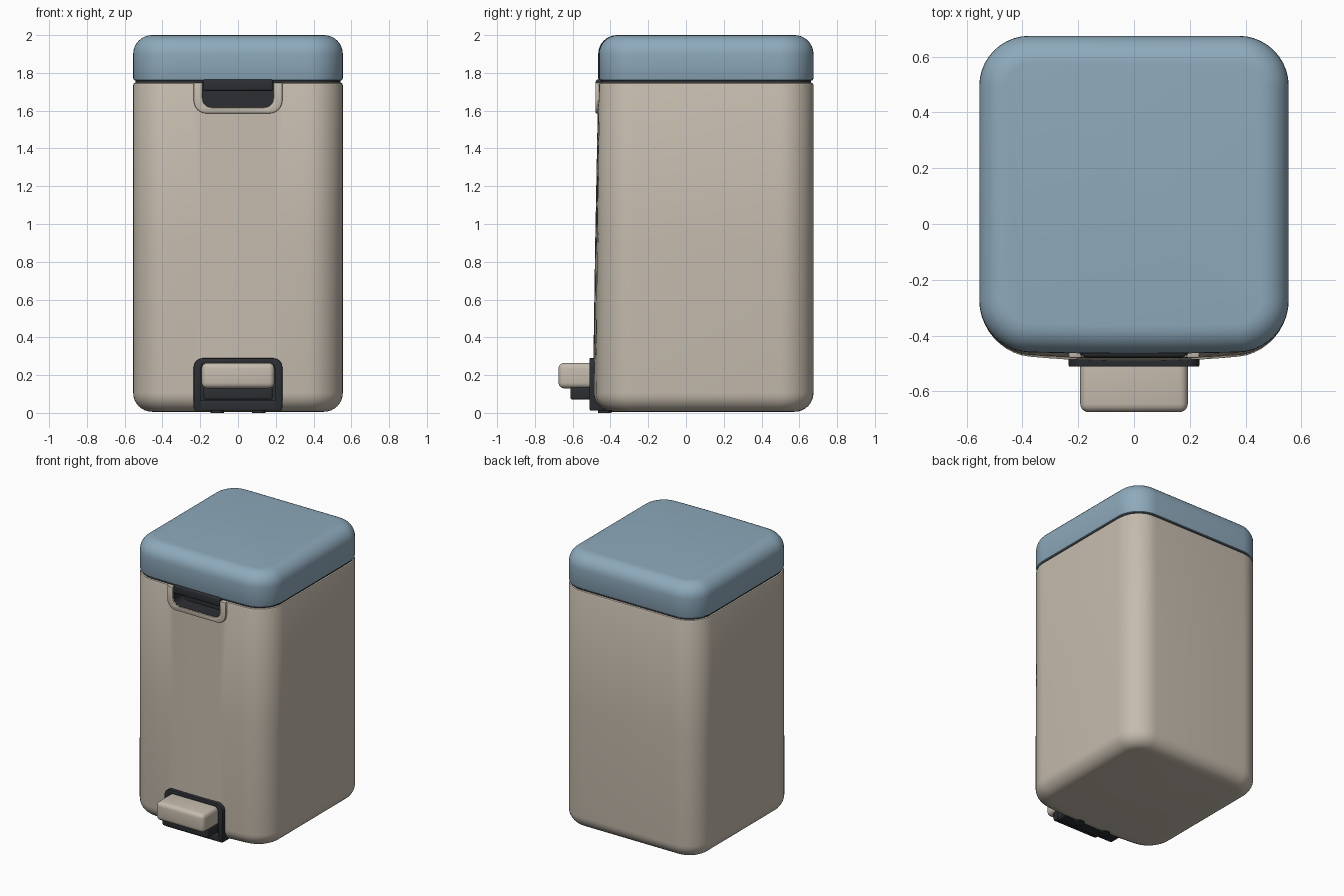
import bpy, bmesh
from math import sin, cos, pi, radians

if "Cube" in bpy.data.objects:
    bpy.data.objects.remove(bpy.data.objects["Cube"])


def material(name, color):
    m = bpy.data.materials.new(name)
    m.diffuse_color = color
    m.use_nodes = True
    m.node_tree.nodes["Principled BSDF"].inputs["Base Color"].default_value = m.diffuse_color
    return m


BEIGE = material("warm_beige", (0.56, 0.50, 0.42, 1))
BLUE = material("dusty_blue", (0.27, 0.40, 0.50, 1))
DARK = material("dark_plastic", (0.025, 0.028, 0.033, 1))


def finish(name, bm, mat):
    bmesh.ops.recalc_face_normals(bm, faces=bm.faces)
    me = bpy.data.meshes.new(name)
    bm.to_mesh(me)
    bm.free()
    ob = bpy.data.objects.new(name, me)
    bpy.context.collection.objects.link(ob)
    if mat:
        me.materials.append(mat)
    return ob


def smooth(ob, angle=35):
    bpy.ops.object.select_all(action='DESELECT')
    bpy.context.view_layer.objects.active = ob
    ob.select_set(True)
    bpy.ops.object.shade_smooth_by_angle(angle=radians(angle))


def apply_modifiers(ob):
    bpy.context.view_layer.objects.active = ob
    for m in list(ob.modifiers):
        bpy.ops.object.modifier_apply(modifier=m.name)


def bevel(ob, width, segments=3):
    if width:
        b = ob.modifiers.new("bevel", 'BEVEL')
        b.width, b.segments, b.angle_limit = width, segments, radians(50)
        apply_modifiers(ob)
    smooth(ob)
    return ob


def ring(z, inset, bulge, hx=0.555, y0=-0.455, y1=0.675, r=0.18):
    """Rounded rectangle whose front edge bows outward."""
    hx, y0, y1, r = hx - inset, y0 + inset, y1 - inset, r - inset
    pts = []
    for cx, cy, a0 in ((hx - r, y1 - r, 0), (r - hx, y1 - r, pi / 2),
                       (r - hx, y0 + r, pi), (hx - r, y0 + r, 1.5 * pi)):
        if a0 == 1.5 * pi:
            pts += [((r - hx) * (1 - k / 6), y0) for k in range(1, 12)]
        pts += [(cx + r * cos(a0 + i * pi / 20), cy + r * sin(a0 + i * pi / 20))
                for i in range(11)]
    return [(x, y - (bulge * (1 - (x / hx) ** 2) if y < y0 + r else 0), z)
            for x, y in pts]


def loft(name, rings, mat):
    bm = bmesh.new()
    loops = [[bm.verts.new(p) for p in rg] for rg in rings]
    for a, b in zip(loops, loops[1:]):
        for i in range(len(a)):
            j = (i + 1) % len(a)
            bm.faces.new((a[i], a[j], b[j], b[i]))
    bm.faces.new(loops[0])
    bm.faces.new(loops[-1])
    return finish(name, bm, mat)


def u_path(w, z_open, z_end, r):
    """U-shaped outline in x and z with rounded closed end."""
    s = 1 if z_end > z_open else -1
    arc = [(w - r + r * cos(i * pi / 12), z_end + s * (r * sin(i * pi / 12) - r))
           for i in range(7)]
    right = [(w, z_open)] + arc
    return right + [(-x, z) for x, z in reversed(right)]


def prism(name, outline, ya, yb, mat, bev=0.0):
    bm = bmesh.new()
    face = bm.faces.new([bm.verts.new((x, ya, z)) for x, z in outline])
    out = bmesh.ops.extrude_face_region(bm, geom=[face])
    verts = [v for v in out["geom"] if isinstance(v, bmesh.types.BMVert)]
    bmesh.ops.translate(bm, vec=(0, yb - ya, 0), verts=verts)
    if not [f for f in bm.faces if all(abs(v.co.y - ya) < 1e-6 for v in f.verts)]:
        bm.faces.new([v for v in bm.verts if abs(v.co.y - ya) < 1e-6])
    return bevel(finish(name, bm, mat), bev, 2)


def box(name, hx, ya, yb, za, zb, mat, bev):
    bm = bmesh.new()
    bmesh.ops.create_cube(bm, size=1)
    for v in bm.verts:
        v.co = (v.co.x * 2 * hx, (ya + yb) / 2 + v.co.y * (yb - ya),
                (za + zb) / 2 + v.co.z * (zb - za))
    return bevel(finish(name, bm, mat), bev, 4)


def frame(name, outer, inner, ya, yb, mat, bev):
    return prism(name, outer + inner[::-1], ya, yb, mat, bev)


# Body: rounded base, slightly bowed and sloping front
R = 0.10
arc = [i * pi / 16 for i in range(9)]
rings = [ring(0.006 + R * (1 - sin(a)), R * (1 - cos(a)), 0.038) for a in arc[::-1]]
rings += [ring(0.9, 0, 0.026), ring(1.735, 0, 0.010),
          ring(1.745, 0.004, 0.010), ring(1.75, 0.014, 0.010)]
body = loft("bin_body", rings, BEIGE)

# Pocket for the handle and opening for the pedal
for name, outline, depth in (
        ("handle_cutter", u_path(0.196, 1.80, 1.608, 0.05), -0.35),
        ("pedal_cutter", u_path(0.20, 0.04, 0.265, 0.03), -0.41)):
    cutter = prism(name, outline, -0.60, depth, None)
    cutter.hide_render = True
    cutter.hide_set(True)
    m = body.modifiers.new("cut", 'BOOLEAN')
    m.operation, m.solver, m.object = 'DIFFERENCE', 'EXACT', cutter
apply_modifiers(body)
smooth(body)

# Gasket and lid
smooth(loft("lid_gasket", [ring(1.74, 0.012, 0.010), ring(1.775, 0.012, 0.010)], DARK))
lid = [ring(1.758, 0.014, 0.010), ring(1.762, 0.004, 0.010), ring(1.772, 0, 0.010)]
lid += [ring(1.90 + 0.10 * sin(a), 0.10 * (1 - cos(a)), 0.010) for a in arc]
smooth(loft("lid", lid, BLUE))

# Handle: raised rim, dark pocket lining and lip
frame("handle_rim", u_path(0.235, 1.748, 1.585, 0.07),
      u_path(0.188, 1.748, 1.617, 0.05), -0.480, -0.44, BEIGE, 0.006)
frame("handle_lining", u_path(0.197, 1.748, 1.607, 0.05),
      u_path(0.186, 1.748, 1.619, 0.045), -0.470, -0.34, DARK, 0)
prism("handle_pocket_back", u_path(0.192, 1.748, 1.612, 0.045), -0.365, -0.345, DARK)
box("handle_lip", 0.186, -0.478, -0.36, 1.705, 1.765, DARK, 0.012)

# Pedal surround, base and feet
frame("pedal_surround", u_path(0.235, 0.022, 0.29, 0.05),
      u_path(0.195, 0.022, 0.262, 0.03), -0.512, -0.43, DARK, 0.006)
prism("pedal_opening_back", u_path(0.205, 0.03, 0.268, 0.03), -0.43, -0.405, DARK)
box("pedal_base", 0.232, -0.510, -0.36, 0.012, 0.066, DARK, 0.008)
for side in (-1, 1):
    bpy.ops.mesh.primitive_cylinder_add(vertices=24, radius=0.035, depth=0.02,
                                        location=(side * 0.11, -0.43, 0.01))
    foot = bpy.context.object
    foot.name = "base_foot"
    foot.data.materials.append(DARK)
    smooth(foot)

# Pedal with dark arm underneath
box("pedal", 0.193, -0.675, -0.42, 0.13, 0.265, BEIGE, 0.03)
box("pedal_arm", 0.183, -0.612, -0.42, 0.07, 0.138, DARK, 0.012)
